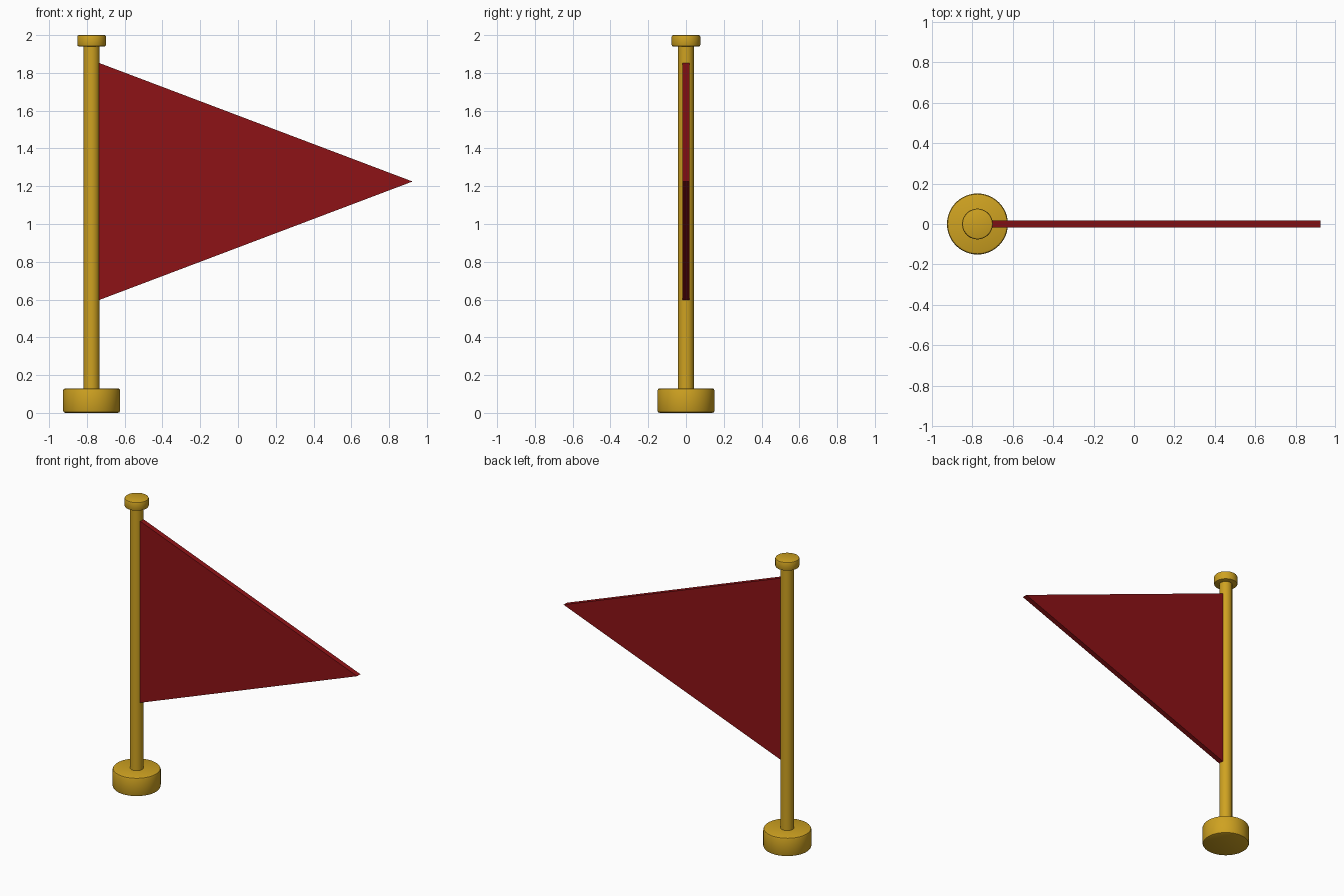
import bpy, bmesh, math

if "Cube" in bpy.data.objects:
    bpy.data.objects.remove(bpy.data.objects["Cube"])

POLE_X = -0.775


def material(name, colour):
    mat = bpy.data.materials.new(name)
    mat.diffuse_color = colour
    mat.use_nodes = True
    mat.node_tree.nodes["Principled BSDF"].inputs["Base Color"].default_value = mat.diffuse_color
    return mat


gold = material("gold", (0.62, 0.36, 0.015, 1))
red = material("red", (0.27, 0.006, 0.008, 1))


def cylinder(name, radius, z0, z1, bevel=0.0):
    bpy.ops.mesh.primitive_cylinder_add(vertices=48, radius=radius, depth=z1 - z0,
                                        location=(POLE_X, 0, (z0 + z1) / 2))
    obj = bpy.context.object
    obj.name = name
    obj.data.materials.append(gold)
    if bevel:
        mod = obj.modifiers.new("rounded_rim", 'BEVEL')
        mod.width = bevel
        mod.segments = 2
        mod.limit_method = 'ANGLE'
        mod.angle_limit = math.radians(40)
        bpy.ops.object.modifier_apply(modifier=mod.name)
    bpy.ops.object.shade_smooth_by_angle(angle=math.radians(30))
    return obj


# Pole with its foot and top cap
cylinder("base", 0.151, 0.0, 0.13, 0.012)
cylinder("pole", 0.042, 0.12, 1.95)
cylinder("pole_cap", 0.076, 1.94, 2.0, 0.008)

# Triangular pennant, a flat slab set slightly into the pole
half = 0.018
bm = bmesh.new()
outline = [(-0.742, 0.595), (0.924, 1.225), (-0.742, 1.855)]
face = bm.faces.new([bm.verts.new((x, -half, z)) for x, z in outline])
slab = bmesh.ops.extrude_face_region(bm, geom=[face])
bmesh.ops.translate(bm, vec=(0, 2 * half, 0),
                    verts=[v for v in slab["geom"] if isinstance(v, bmesh.types.BMVert)])
bmesh.ops.recalc_face_normals(bm, faces=bm.faces)
mesh = bpy.data.meshes.new("pennant")
bm.to_mesh(mesh)
bm.free()
mesh.materials.append(red)
bpy.context.collection.objects.link(bpy.data.objects.new("pennant", mesh))
